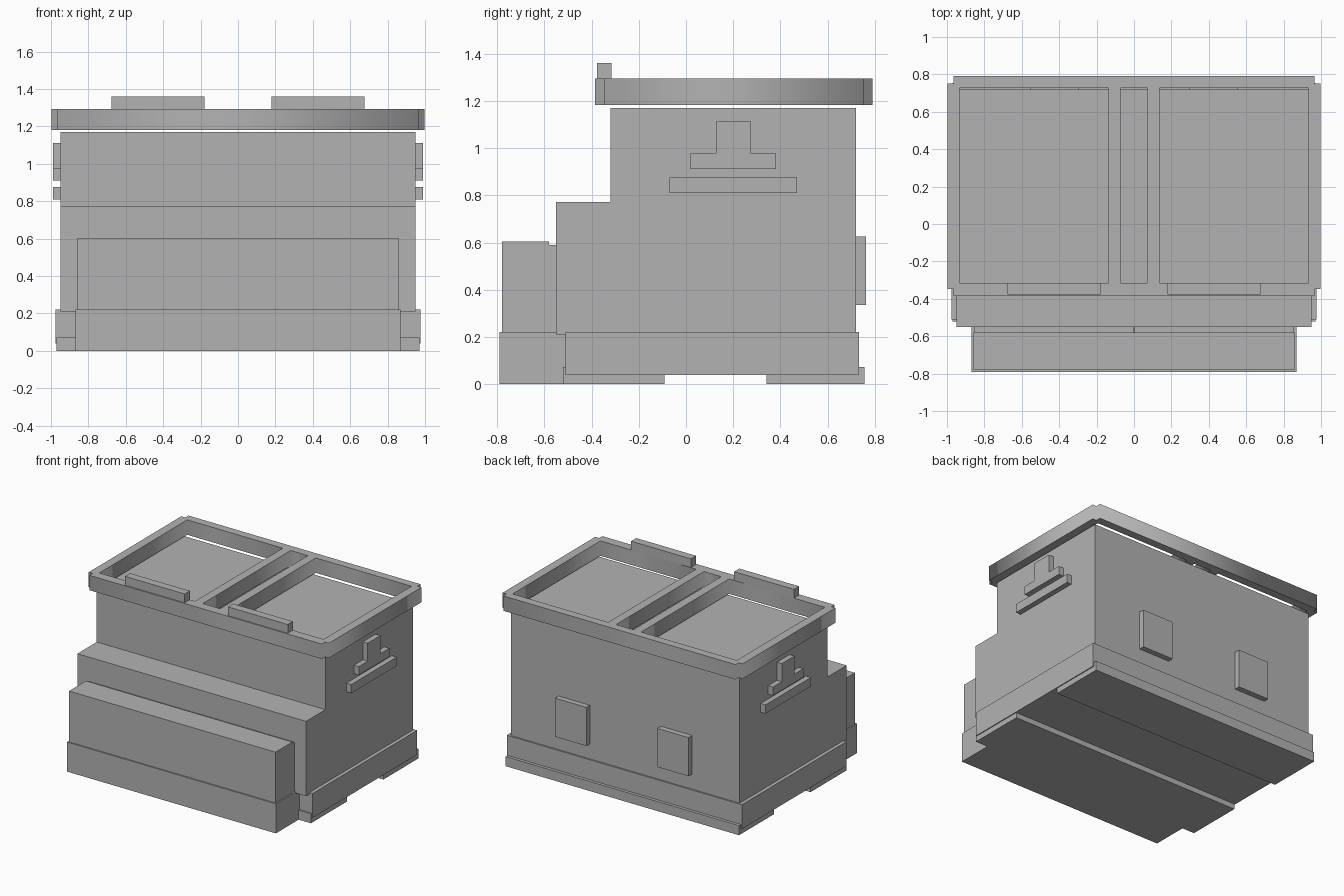
import bpy, bmesh
from mathutils import Vector

if "Cube" in bpy.data.objects:
    bpy.data.objects.remove(bpy.data.objects["Cube"])

grey = bpy.data.materials.new("plain_grey")
grey.diffuse_color = (0.45, 0.45, 0.45, 1)
grey.use_nodes = True
grey.node_tree.nodes["Principled BSDF"].inputs["Base Color"].default_value = grey.diffuse_color


def add_object(name, mesh):
    mesh.materials.clear()
    mesh.materials.append(grey)
    obj = bpy.data.objects.new(name, mesh)
    bpy.context.collection.objects.link(obj)
    return obj


def prism(name, profile, x0, x1):
    """Extrude a (y, z) profile along x."""
    bm = bmesh.new()
    face = bm.faces.new([bm.verts.new((x0, y, z)) for y, z in profile])
    ext = bmesh.ops.extrude_face_region(bm, geom=[face])
    verts = [g for g in ext["geom"] if isinstance(g, bmesh.types.BMVert)]
    bmesh.ops.translate(bm, verts=verts, vec=Vector((x1 - x0, 0, 0)))
    bmesh.ops.recalc_face_normals(bm, faces=bm.faces)
    mesh = bpy.data.meshes.new(name)
    bm.to_mesh(mesh)
    bm.free()
    return add_object(name, mesh)


def box(name, x0, x1, y0, y1, z0, z1):
    return prism(name, [(y0, z0), (y1, z0), (y1, z1), (y0, z1)], x0, x1)


def pair(name, x0, x1, *rest):
    """A box and its mirror image across x = 0."""
    box(name + "_right", x0, x1, *rest)
    box(name + "_left", -x1, -x0, *rest)


def rect(x0, x1, y0, y1):
    return [(x0, y0), (x1, y0), (x1, y1), (x0, y1)]


def plate(name, loops, z0, z1):
    """Flat plate from an outline loop followed by hole loops."""
    curve = bpy.data.curves.new(name, 'CURVE')
    curve.dimensions = '2D'
    curve.fill_mode = 'BOTH'
    curve.extrude = (z1 - z0) / 2
    for loop in loops:
        s = curve.splines.new('POLY')
        s.points.add(len(loop) - 1)
        for p, (x, y) in zip(s.points, loop):
            p.co = (x, y, 0, 1)
        s.use_cyclic_u = True
    temp = bpy.data.objects.new("temp", curve)
    mesh = bpy.data.meshes.new_from_object(temp)
    bpy.data.objects.remove(temp)
    bm = bmesh.new()
    bm.from_mesh(mesh)
    bmesh.ops.translate(bm, verts=bm.verts, vec=Vector((0, 0, (z0 + z1) / 2)))
    bmesh.ops.remove_doubles(bm, verts=bm.verts, dist=0.0001)
    bmesh.ops.recalc_face_normals(bm, faces=bm.faces)
    bm.to_mesh(mesh)
    bm.free()
    mesh.name = name
    return add_object(name, mesh)


# Stepped main body
prism("body", [(-0.55, 0.21), (0.72, 0.21), (0.72, 1.17), (-0.32, 1.17),
               (-0.32, 0.772), (-0.55, 0.772)], -0.95, 0.95)

# Base: slab, feet with a gap between them, and front plinth
box("base_slab", -0.977, 0.977, -0.51, 0.732, 0.04, 0.222)
box("front_foot", -0.97, 0.97, -0.52, -0.092, 0, 0.072)
box("back_foot", -0.97, 0.97, 0.34, 0.755, 0, 0.072)
box("front_plinth", -0.868, 0.868, -0.79, -0.508, 0, 0.222)

# Front bin with two hinge strips behind it
box("front_bin", -0.858, 0.858, -0.78, -0.58, 0.222, 0.604)
pair("hinge_strip", 0.004, 0.855, -0.58, -0.55, 0.222, 0.59)

# Top frame with notched corners and three openings
xo, xi, yf, yb, n = 0.998, 0.965, -0.385, 0.79, 0.038
outline = [(-xi, yf), (xi, yf), (xi, yf + n), (xo, yf + n),
           (xo, yb - n), (xi, yb - n), (xi, yb), (-xi, yb),
           (-xi, yb - n), (-xo, yb - n), (-xo, yf + n), (-xi, yf + n)]
holes = [rect(a, b, -0.315, 0.728)
         for a, b in ((-0.932, -0.137), (-0.072, 0.072), (0.137, 0.932))]
plate("top_frame", [outline] + holes, 1.182, 1.294)

# Lid grips on the front rim
pair("lid_grip", 0.18, 0.677, -0.376, -0.315, 1.294, 1.36)

# Side handles: a bar below an upside-down T
pair("side_bar", 0.95, 0.99, -0.07, 0.47, 0.81, 0.876)
tee = [(0.02, 0.912), (0.382, 0.912), (0.382, 0.976), (0.276, 0.976),
       (0.276, 1.112), (0.126, 1.112), (0.126, 0.976), (0.02, 0.976)]
prism("side_tee_right", tee, 0.95, 0.99)
prism("side_tee_left", tee, -0.99, -0.95)

# Back pads
pair("back_pad", 0.295, 0.555, 0.72, 0.762, 0.335, 0.625)
